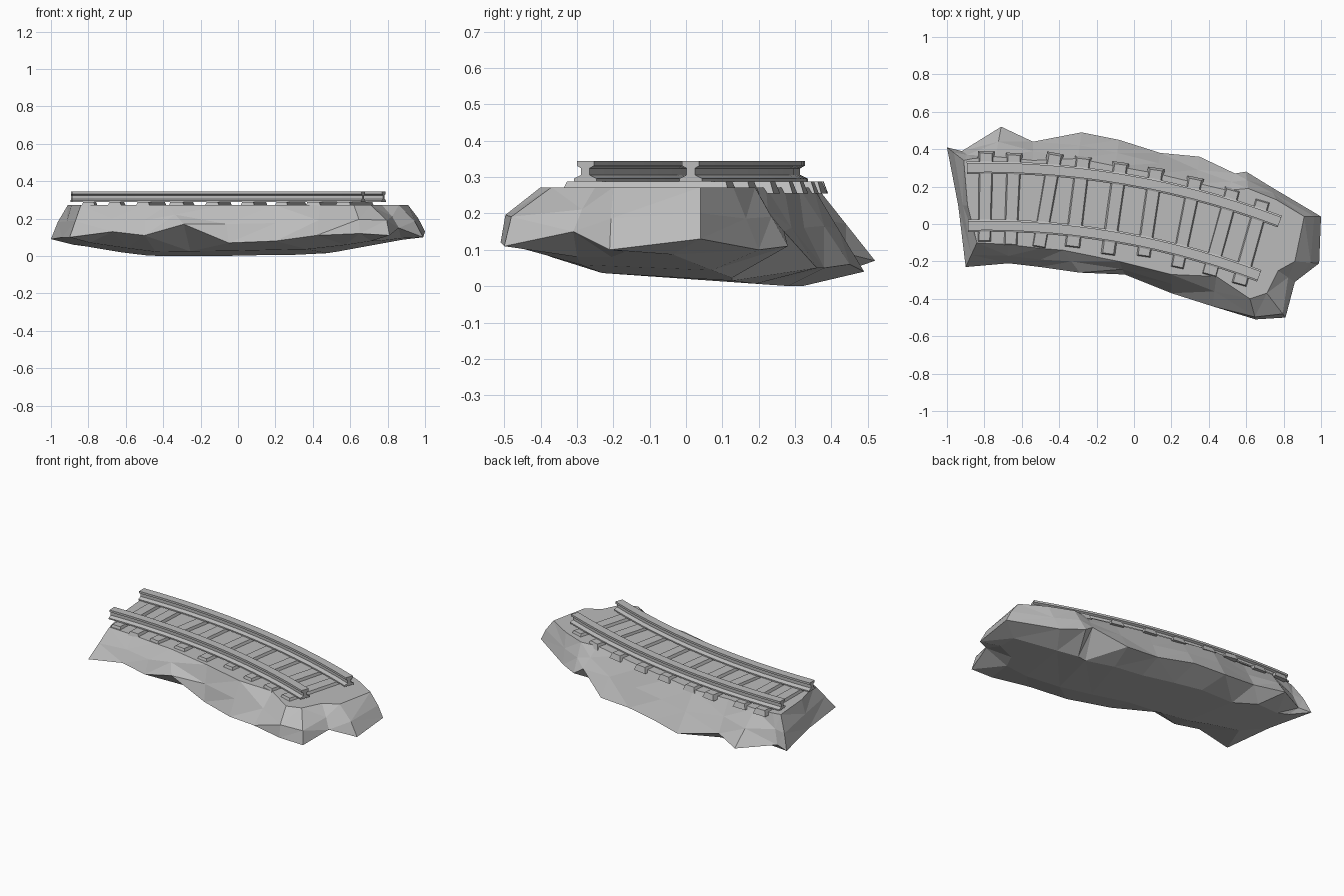
import bpy
import bmesh
import math
import random
from mathutils import Vector

random.seed(4)

cube = bpy.data.objects.get("Cube")
if cube:
    bpy.data.objects.remove(cube, do_unlink=True)

# One plain grey for everything
grey = bpy.data.materials.new("stone_grey")
grey.use_nodes = True
colour = (0.5, 0.5, 0.5, 1.0)
grey.diffuse_color = colour
grey.node_tree.nodes["Principled BSDF"].inputs["Base Color"].default_value = colour


def finish(bm, name):
    """Turn a bmesh into a flat shaded object with outward normals."""
    bmesh.ops.recalc_face_normals(bm, faces=bm.faces)
    mesh = bpy.data.meshes.new(name)
    bm.to_mesh(mesh)
    bm.free()
    mesh.materials.append(grey)
    obj = bpy.data.objects.new(name, mesh)
    bpy.context.collection.objects.link(obj)
    return obj


def loft(bm, rings):
    """Join equal closed rings of points and cap both ends."""
    loops = [[bm.verts.new(p) for p in ring] for ring in rings]
    for low, high in zip(loops, loops[1:]):
        for i in range(len(low)):
            j = (i + 1) % len(low)
            bm.faces.new((low[i], low[j], high[j], high[i]))
    bm.faces.new(loops[0])
    bm.faces.new(loops[-1])


# Rock base: plateau edge (x, y), widest rim (x, y, z) and bulge of the slope,
# where a bulge of one half is a straight slope
outline = [
    (-.91, .34, -1, .41, .09, .6), (-.86, .35, -.92, .39, .1, .5),
    (-.74, .36, -.71, .52, .07, .5), (-.54, .34, -.54, .44, .09, .5),
    (-.3, .35, -.28, .49, .04, .5), (-.1, .31, -.08, .45, .06, .5),
    (.12, .27, .14, .38, .05, .5), (.33, .22, .35, .36, .05, .5),
    (.5, .18, .54, .27, .15, .5), (.61, .19, .6, .28, .11, .5),
    (.76, .13, .73, .2, .1, .5), (.91, .04, 1, .04, .13, .6),
    (.86, -.2, .99, -.21, .1, .65), (.77, -.25, .86, -.31, .15, .6),
    (.71, -.37, .81, -.5, .11, .85), (.62, -.4, .65, -.51, .12, .88),
    (.44, -.28, .42, -.44, .11, .5), (.2, -.27, .2, -.37, .08, .5),
    (-.08, -.2, -.05, -.27, .07, .6), (-.38, -.14, -.29, -.26, .17, .5),
    (-.5, -.13, -.5, -.23, .11, .6), (-.67, -.11, -.67, -.21, .13, .6),
    (-.84, -.1, -.9, -.23, .1, .5), (-.89, .1, -.94, .1, .1, .5),
]
plateau, shoulder, rim, underside = [], [], [], []
for tx, ty, rx, ry, rz, bulge in outline:
    top = Vector((tx, ty, 0.272))
    edge = Vector((rx, ry, rz))
    mid = top.lerp(edge, bulge)
    mid.z = (top.z + rz) / 2
    core = Vector((rx * 0.75, 0.08 - 0.2 * rx, 0))
    low = edge.lerp(core, 0.48)
    rise = 0.02 + 0.15 * max(0, abs(low.x) - 0.45) - 0.07 * low.y
    low.z = min(max(0, rise), rz)
    plateau.append(top)
    shoulder.append(mid)
    rim.append(edge)
    underside.append(low)
bm = bmesh.new()
loft(bm, [underside, rim, shoulder, plateau])
bmesh.ops.triangulate(bm, faces=bm.faces)
finish(bm, "rock_base")

# Sleepers: back end and front end of each, tapering upwards
sleepers = [
    (-.79, .39, -.8, -.1), (-.64, .38, -.66, -.12), (-.42, .38, -.51, -.13),
    (-.27, .36, -.33, -.13), (-.07, .33, -.14, -.17), (.12, .3, .05, -.18),
    (.33, .25, .23, -.24), (.53, .19, .4, -.28), (.69, .13, .56, -.33),
]
for n, (bx, by, fx, fy) in enumerate(sleepers, 1):
    back, front = Vector((bx, by, 0)), Vector((fx, fy, 0))
    along = (front - back).normalized()
    side = Vector((-along.y, along.x, 0))
    rings = []
    for z, half, inset in ((0.255, 0.045, 0), (0.288, 0.032, 0.012)):
        up = Vector((0, 0, z))
        a, b = back + along * inset + up, front - along * inset + up
        skew = random.uniform(0.85, 1.1)
        rings.append([a - side * half, a + side * half,
                      b + side * half * skew, b - side * half * skew])
    bm = bmesh.new()
    loft(bm, rings)
    finish(bm, f"sleeper_{n}")

# Rails: an I-shaped section swept along concentric arcs
half_section = [(.033, .288), (.033, .296), (.012, .306),
                (.012, .324), (.025, .331), (.025, .344)]
section = half_section + [(-w, z) for w, z in reversed(half_section)]
outer_radius = 4.46
arc_x, arc_y = -0.8, 0.302 - outer_radius
steps = 14
for name, radius in (("back_rail", outer_radius), ("front_rail", outer_radius - 0.31)):
    rings = []
    for s in range(steps + 1):
        angle = -0.021 + 0.383 * s / steps
        rings.append([(arc_x + (radius + w) * math.sin(angle),
                       arc_y + (radius + w) * math.cos(angle), z)
                      for w, z in section])
    bm = bmesh.new()
    loft(bm, rings)
    finish(bm, name)
